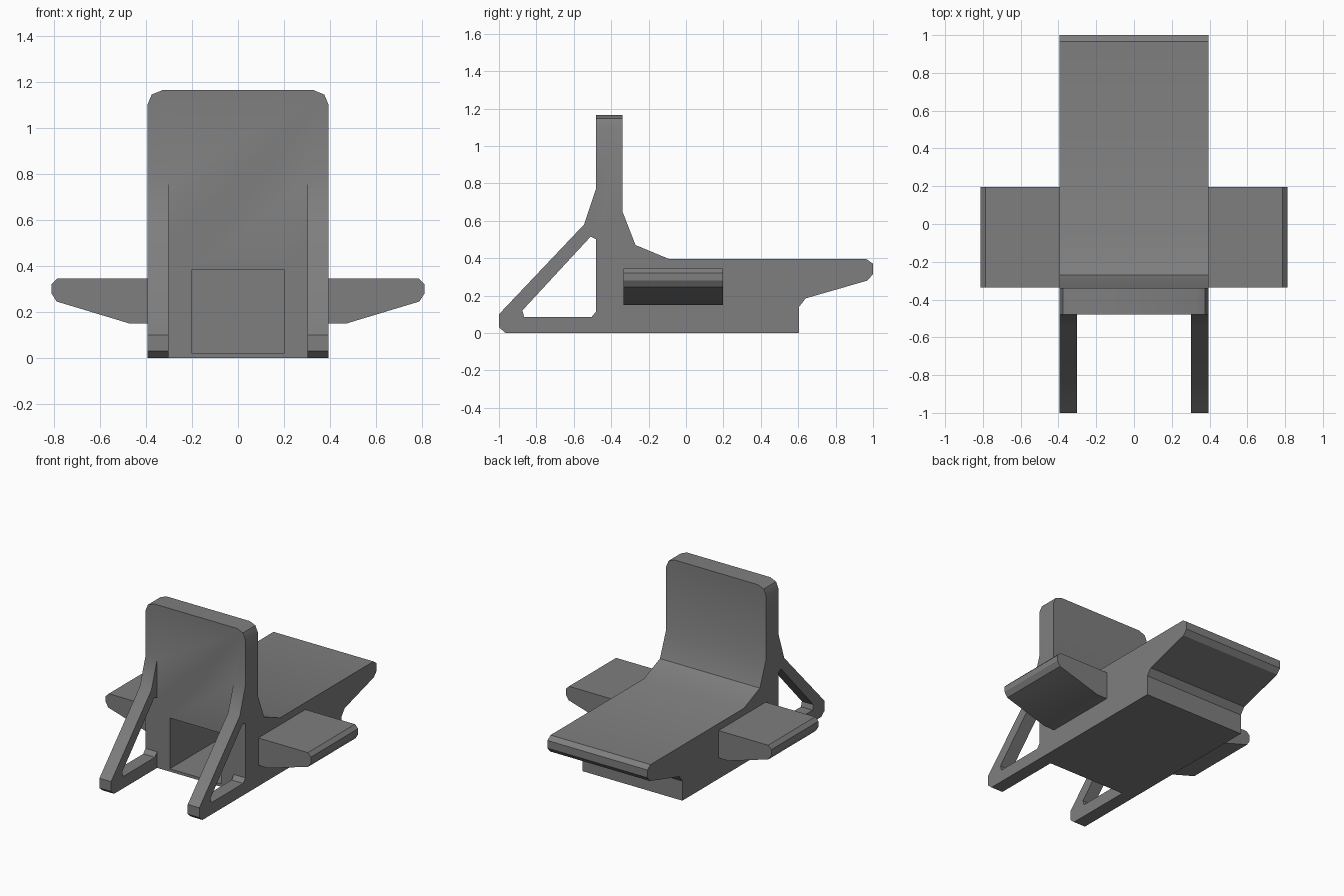
import bpy, bmesh
from math import radians

if "Cube" in bpy.data.objects:
    bpy.data.objects.remove(bpy.data.objects["Cube"])

HALF_W = 0.395

dark = bpy.data.materials.new("dark_grey")
dark.diffuse_color = (0.21, 0.21, 0.21, 1)
dark.use_nodes = True
dark.node_tree.nodes["Principled BSDF"].inputs["Base Color"].default_value = dark.diffuse_color


def prism(name, profile, axis, start, end):
    """Extrude a closed 2D profile along x (points are y,z) or y (points are x,z)."""
    def point(a, b, t):
        return (t, a, b) if axis == 'x' else (a, t, b)
    bm = bmesh.new()
    face = bm.faces.new([bm.verts.new(point(a, b, start)) for a, b in profile])
    new = bmesh.ops.extrude_face_region(bm, geom=[face])['geom']
    shift = point(0, 0, end - start)
    bmesh.ops.translate(bm, vec=shift, verts=[g for g in new if isinstance(g, bmesh.types.BMVert)])
    bmesh.ops.recalc_face_normals(bm, faces=bm.faces)
    mesh = bpy.data.meshes.new(name)
    bm.to_mesh(mesh)
    bm.free()
    mesh.materials.append(dark)
    obj = bpy.data.objects.new(name, mesh)
    bpy.context.collection.objects.link(obj)
    return obj


def mirror_x(obj):
    obj.modifiers.new("mirror", 'MIRROR').use_mirror_merge = False


def combine(target, tool, operation):
    """Apply a boolean and discard the tool object."""
    tool.hide_render = True
    mod = target.modifiers.new(tool.name, 'BOOLEAN')
    mod.operation = operation
    mod.solver = 'EXACT'
    mod.object = tool
    bpy.context.view_layer.objects.active = target
    bpy.ops.object.modifier_apply(modifier=mod.name)
    bpy.data.objects.remove(tool)


def smooth(obj):
    bpy.ops.object.select_all(action='DESELECT')
    obj.select_set(True)
    bpy.context.view_layer.objects.active = obj
    bpy.ops.object.shade_smooth_by_angle(angle=radians(30))


# Base, deck and upright panel as one side profile
body = prism("body", [
    (-0.48, 0), (0.605, 0), (0.605, 0.14), (0.64, 0.185), (0.97, 0.28),
    (1.0, 0.315), (1.0, 0.37), (0.965, 0.395), (-0.09, 0.395),
    (-0.27, 0.47), (-0.34, 0.65), (-0.34, 1.165), (-0.48, 1.165),
], 'x', -HALF_W, HALF_W)

# Clipped top corners of the upright panel
bm = bmesh.new()
bm.from_mesh(body.data)
corners = [e for e in bm.edges
           if all(v.co.z > 1.16 for v in e.verts)
           and abs(e.verts[0].co.x - e.verts[1].co.x) < 1e-4]
bmesh.ops.bevel(bm, geom=corners, offset=0.065, segments=2, profile=0.5, affect='EDGES')
bm.to_mesh(body.data)
bm.free()

# Triangular front braces, fused to the body
brace = prism("front_brace", [
    (-0.48, 0.775), (-0.545, 0.58), (-1.0, 0.1), (-1.0, 0.03), (-0.965, 0),
    (-0.48, 0), (-0.48, 0.115), (-0.505, 0.085), (-0.865, 0.085),
    (-0.875, 0.12), (-0.51, 0.515), (-0.48, 0.50),
], 'x', 0.303, HALF_W)
mirror_x(brace)
combine(body, brace, 'UNION')

# Deep recess opening at the front
recess = prism("recess_cutter", [(-0.203, 0.02), (0.203, 0.02), (0.203, 0.383), (-0.203, 0.383)],
               'y', -0.6, 0.58)
combine(body, recess, 'DIFFERENCE')
smooth(body)

# Tapered side wings
wing = prism("side_wing", [
    (HALF_W, 0.15), (0.475, 0.15), (0.79, 0.245), (0.812, 0.28),
    (0.812, 0.32), (0.787, 0.345), (HALF_W, 0.345),
], 'y', -0.335, 0.197)
smooth(wing)
mirror_x(wing)
